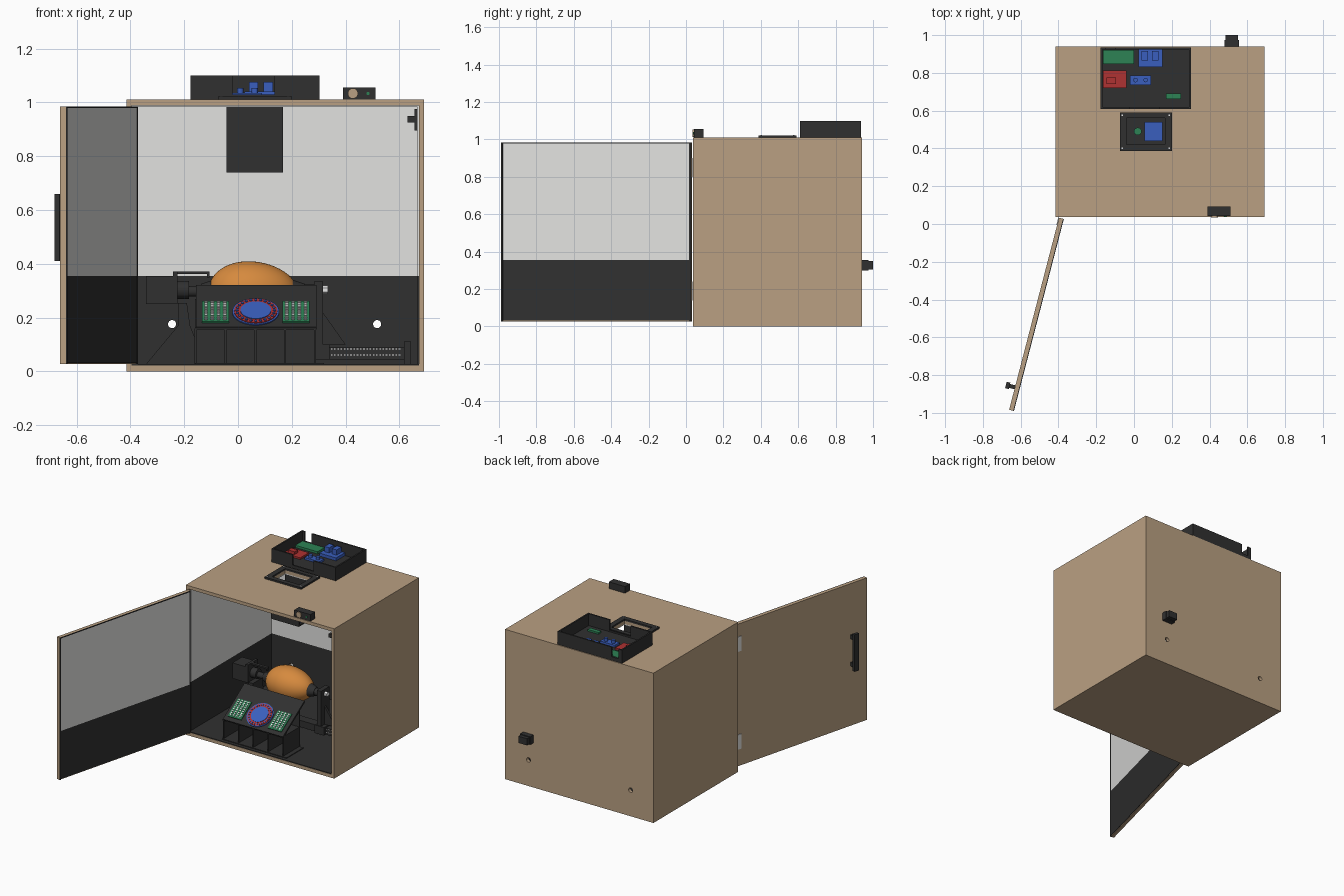
import bpy, bmesh, math
from mathutils import Matrix, Vector

if "Cube" in bpy.data.objects:
    bpy.data.objects.remove(bpy.data.objects["Cube"])


def mat(name, r, g, b):
    m = bpy.data.materials.new(name)
    m.diffuse_color = [((c / 255 + 0.055) / 1.055) ** 2.4 for c in (r, g, b)] + [1]
    m.use_nodes = True
    m.node_tree.nodes["Principled BSDF"].inputs["Base Color"].default_value = m.diffuse_color
    return m


WOOD = mat("wood", 186, 160, 130)
LIGHT = mat("light_liner", 226, 226, 224)
BLACK = mat("black", 48, 48, 48)
ORANGE = mat("orange", 214, 138, 62)
BLUE = mat("blue", 58, 95, 190)
GREEN = mat("green", 45, 130, 85)
RED = mat("red", 175, 50, 50)
WHITE = mat("white", 240, 240, 240)
I = Matrix.Identity(4)


def finish(name, bm, m, M=I):
    bmesh.ops.recalc_face_normals(bm, faces=bm.faces)
    me = bpy.data.meshes.new(name)
    bm.to_mesh(me)
    bm.free()
    me.materials.append(m)
    me.transform(M)
    o = bpy.data.objects.new(name, me)
    bpy.context.collection.objects.link(o)
    return o


def boxes(name, m, spans, M=I):
    """Join boxes given as (x0, x1, y0, y1, z0, z1)."""
    bm = bmesh.new()
    for x0, x1, y0, y1, z0, z1 in spans:
        T = Matrix.Translation(((x0 + x1) / 2, (y0 + y1) / 2, (z0 + z1) / 2))
        bmesh.ops.create_cube(bm, size=1, matrix=T @ Matrix.Diagonal((x1 - x0, y1 - y0, z1 - z0, 1)))
    return finish(name, bm, m, M)


def cyl(name, m, c, axis, r, h, r2=None, M=I, n=32):
    """Cylinder or cone centred on c along axis."""
    bm = bmesh.new()
    R = Vector(axis).to_track_quat('Z', 'Y').to_matrix().to_4x4()
    bmesh.ops.create_cone(bm, cap_ends=True, segments=n, radius1=r, radius2=r if r2 is None else r2,
                          depth=h, matrix=Matrix.Translation(c) @ R)
    return finish(name, bm, m, M)


def prism(name, m, pts, y0, y1):
    """Extrude an x-z outline along y."""
    bm = bmesh.new()
    f = bm.faces.new([bm.verts.new((x, y0, z)) for x, z in pts])
    ext = bmesh.ops.extrude_face_region(bm, geom=[f])
    bmesh.ops.translate(bm, vec=(0, y1 - y0, 0), verts=[v for v in ext["geom"] if isinstance(v, bmesh.types.BMVert)])
    return finish(name, bm, m)


def cut(targets, cutter):
    cutter.hide_render = True
    cutter.hide_viewport = True
    for t in targets:
        b = t.modifiers.new("cut", 'BOOLEAN')
        b.operation = 'DIFFERENCE'
        b.solver = 'EXACT'
        b.object = cutter


# Cabinet shell, with the roof hatch left open
X0, X1, Y0, Y1, H, T = -0.415, 0.692, 0.037, 0.94, 1.01, 0.02
HX0, HX1, HY0, HY1 = -0.04, 0.165, 0.42, 0.56


def roof(z0, z1, x0, x1, y0, y1):
    return [(x0, HX0, y0, y1, z0, z1), (HX1, x1, y0, y1, z0, z1),
            (HX0, HX1, y0, HY0, z0, z1), (HX0, HX1, HY1, y1, z0, z1)]


boxes("cabinet_sides", WOOD, [(X0, X0 + T, Y0, Y1, 0, H), (X1 - T, X1, Y0, Y1, 0, H)])
boxes("cabinet_floor", WOOD, [(X0 + T, X1 - T, Y0, Y1, 0, 0.022)])
boxes("cabinet_roof", WOOD, roof(0.988, H, X0 + T, X1 - T, Y0, Y1))
back = boxes("cabinet_back", WOOD, [(X0 + T, X1 - T, Y1 - T, Y1, 0.022, 0.988)])

# Inner lining: dark below, light above
a, b, yb = X0 + T, X1 - T, Y1 - T
boxes("ceiling_lining", LIGHT, roof(0.983, 0.988, a, b, Y0 + 0.02, yb))
boxes("floor_lining", BLACK, [(a, b, Y0 + 0.002, yb, 0.022, 0.027)])
backs = [back]
for nm, m, z0, z1 in (("lower", BLACK, 0.027, 0.355), ("upper", LIGHT, 0.355, 0.983)):
    boxes(nm + "_side_lining", m, [(a, a + 0.005, Y0 + 0.02, yb, z0, z1), (b - 0.005, b, Y0 + 0.02, yb, z0, z1)])
    backs.append(boxes(nm + "_back_lining", m, [(a + 0.005, b - 0.005, yb - 0.005, yb, z0, z1)]))
for x in (-0.245, 0.517):
    cut(backs, cyl("cable_hole_cutter", BLACK, (x, 0.93, 0.176), (0, 1, 0), 0.015, 0.2))
boxes("rear_socket", BLACK, [(0.48, 0.555, Y1, 0.975, 0.30, 0.355), (0.485, 0.55, 0.975, 1.0, 0.305, 0.35)])

# Open door, built flat then swung about its hinge
D = Matrix.Translation((-0.385, 0.03, 0)) @ Matrix.Rotation(math.atan2(-1.02, -0.265), 4, 'Z')
L, Z0, Z1 = 1.05, 0.027, 0.985
boxes("door", WOOD, [(0, L, -0.0125, 0.0095, Z0, Z1)], D)
boxes("door_lower_lining", BLACK, [(0.01, L - 0.01, 0.0095, 0.0125, Z0 + 0.005, 0.355)], D)
boxes("door_upper_lining", LIGHT, [(0.01, L - 0.01, 0.0095, 0.0125, 0.355, Z1 - 0.006)], D)
boxes("door_seal", BLACK, [(0, 0.01, 0.0095, 0.014, Z0, Z1), (L - 0.01, L, 0.0095, 0.014, Z0, Z1),
                           (0.01, L - 0.01, 0.0095, 0.014, Z1 - 0.006, Z1)], D)
boxes("door_handle", BLACK, [(0.91, 0.945, -0.062, -0.042, 0.41, 0.66)] +
      [(0.917, 0.938, -0.042, -0.0125, z, z + 0.025) for z in (0.43, 0.615)], D)
boxes("hinges", LIGHT, [(0, 0.04, -0.0165, -0.0125, z, z + 0.1) for z in (0.14, 0.80)], D)

# Camera well hanging from the roof hatch
boxes("camera_well", BLACK, [(-0.042, 0.167, 0.41, 0.42, 0.74, 0.983), (-0.042, 0.167, 0.56, 0.57, 0.74, 0.983),
                             (-0.042, 0.167, 0.42, 0.56, 0.74, 0.75)])
boxes("hatch_frame", BLACK, roof(H, 1.021, -0.075, 0.2, 0.387, 0.59))
boxes("camera_board", BLUE, [(0.055, 0.15, 0.44, 0.54, 0.75, 0.77)])
cyl("camera_lens", GREEN, (0.02, 0.49, 0.76), (0, 0, 1), 0.02, 0.02)
boxes("hatch_screws", WHITE, [(x, x + 0.008, y, y + 0.008, 1.021, 1.024) for x in (-0.066, 0.183) for y in (0.398, 0.573)])

# Electronics tray on the roof with cable notches
tx0, tx1, ty0, ty1, tz, w = -0.177, 0.302, 0.61, 0.935, 1.10, 0.01
boxes("electronics_tray", BLACK, [
    (tx0, tx1, ty0, ty1, H, 1.02), (tx0, tx0 + w, ty0, ty1, 1.02, tz), (tx1 - w, tx1, ty0, ty1, 1.02, tz),
    (tx0, -0.02, ty0, ty0 + w, 1.02, tz), (0.135, tx1, ty0, ty0 + w, 1.02, tz), (-0.02, 0.135, ty0, ty0 + w, 1.02, 1.03),
    (tx0, -0.15, ty1 - w, ty1, 1.02, tz), (-0.1, tx1, ty1 - w, ty1, 1.02, tz), (-0.15, -0.1, ty1 - w, ty1, 1.02, 1.035)])
boxes("controller_board", GREEN, [(-0.165, 0, 0.847, 0.922, 1.02, 1.035)])
boxes("relay_board", BLUE, [(0.025, 0.15, 0.83, 0.924, 1.02, 1.04)] +
      [(x, x + 0.035, 0.865, 0.915, 1.04, 1.075) for x in (0.04, 0.095)])
boxes("driver_board", RED, [(-0.165, -0.04, 0.72, 0.812, 1.02, 1.032), (-0.145, -0.095, 0.74, 0.775, 1.032, 1.05)])
boxes("regulator_board", BLUE, [(-0.02, 0.09, 0.737, 0.787, 1.02, 1.034)])
for x in (0.008, 0.062):
    cyl("regulator_knob", BLUE, (x, 0.762, 1.044), (0, 0, 1), 0.012, 0.02, n=16)
boxes("small_board", GREEN, [(0.17, 0.25, 0.662, 0.69, 1.02, 1.032)])

# Front sensor on the roof, with button and indicator
boxes("roof_sensor", BLACK, [(0.39, 0.51, 0.042, 0.093, H, 1.055)])
cyl("sensor_button", WOOD, (0.427, 0.039, 1.033), (0, 1, 0), 0.019, 0.008)
cyl("sensor_light", GREEN, (0.483, 0.04, 1.033), (0, 1, 0), 0.006, 0.005, n=16)
boxes("door_switch", BLACK, [(0.655, 0.667, 0.06, 0.09, 0.895, 0.975), (0.63, 0.655, 0.065, 0.085, 0.925, 0.95)])

# Sloped light panel on a ribbed base
P = Matrix.Translation((0.066, 0.142, 0.22)) @ Matrix.Rotation(math.radians(34), 4, 'X')
boxes("light_panel", BLACK, [(-0.222, 0.226, -0.098, 0.18, -0.012, 0)], P)
boxes("panel_base", BLACK, [(x - 0.004, x + 0.004, 0.07, 0.24, 0.027, 0.16) for x in (-0.158, -0.046, 0.064, 0.175, 0.286)] +
      [(-0.16, 0.29, 0.24, 0.248, 0.027, 0.27), (-0.16, 0.29, 0.065, 0.25, 0.155, 0.163),
       (-0.16, 0.32, 0.06, 0.24, 0.027, 0.032)])
for s in (-1, 1):
    c = 0.15 * s
    boxes("led_board", GREEN, [(c - 0.05, c + 0.05, -0.07, 0.065, 0, 0.006)], P)
    boxes("leds", WHITE, [(c + i * 0.023 - 0.006, c + i * 0.023 + 0.006, j * 0.014 - 0.004, j * 0.014 + 0.004, 0.006, 0.01)
                          for i in (-1.5, -0.5, 0.5, 1.5) for j in range(-4, 5)], P)
for i, (nm, m, r) in enumerate((("ring_board", BLUE, 0.087), ("ring_band", RED, 0.08), ("ring_centre", BLUE, 0.057))):
    cyl(nm, m, (0, 0, 0.002 + 0.003 * i), (0, 0, 1), r, 0.005, M=P, n=48)
for i in range(24):
    t = i * math.tau / 24
    cyl("ring_led", BLUE, (0.07 * math.cos(t), 0.07 * math.sin(t), 0.009), (0, 0, 1), 0.0055, 0.004, M=P, n=8)

# Specimen held on a horizontal spindle, slightly fuller at one end
Y, Z = 0.48, 0.298
bm = bmesh.new()
bmesh.ops.create_uvsphere(bm, u_segments=48, v_segments=24, radius=1)
for v in bm.verts:
    x, y, z = v.co
    k = 0.111 * (1 - 0.1 * z)
    v.co = (0.055 + 0.165 * z, Y + k * x, Z + k * y)
egg = finish("specimen", bm, ORANGE)
egg.data.shade_smooth()

# Motor stand and spindle drive
boxes("motor", BLACK, [(-0.342, -0.242, Y - 0.052, Y + 0.052, 0.25, 0.355)])
prism("motor_stand", BLACK, [(-0.342, 0.027), (-0.12, 0.027), (-0.178, 0.17), (-0.19, 0.255), (-0.223, 0.255), (-0.223, 0.17)],
      Y - 0.05, Y + 0.05)
boxes("sensor_arm", BLACK, [(-0.242, -0.105, Y - 0.02, Y + 0.0, 0.362, 0.372), (-0.115, -0.105, Y - 0.02, Y, 0.35, 0.362),
                            (-0.242, -0.225, Y - 0.052, Y + 0.052, 0.25, 0.372)])
cyl("drive_coupler", BLACK, (-0.205, Y, Z + 0.005), (1, 0, 0), 0.033, 0.045)
cyl("drive_shaft", BLACK, (-0.16, Y, Z), (1, 0, 0), 0.02, 0.06)
cyl("drive_cup", BLACK, (-0.11, Y, Z), (1, 0, 0), 0.028, 0.05, 0.045)

# Sliding tailstock
cyl("tail_cup", BLACK, (0.222, Y, Z), (1, 0, 0), 0.045, 0.05, 0.028)
cyl("tail_shaft", BLACK, (0.265, Y, Z), (1, 0, 0), 0.025, 0.05)
boxes("tail_post", BLACK, [(0.283, 0.315, Y - 0.045, Y + 0.045, 0.1, 0.335), (0.27, 0.34, Y - 0.05, Y + 0.05, 0.045, 0.1)])
prism("tail_gusset", BLACK, [(0.315, 0.22), (0.315, 0.1), (0.40, 0.1)], Y - 0.008, Y + 0.008)
cyl("tail_nut", WHITE, (0.325, Y, Z + 0.005), (1, 0, 0), 0.016, 0.02, n=6)

# Guide rail with end blocks and lead screw
boxes("guide_rail", BLACK, [(0.06, 0.63, Y - 0.03, Y + 0.03, 0.045, 0.09)])
boxes("rail_ends", BLACK, [(x, x + 0.025, Y - 0.05, Y + 0.05, 0.027, 0.112) for x in (0.05, 0.617)])
boxes("rail_marks", WHITE, [(x, x + 0.006, Y - 0.033, Y - 0.03, z, z + 0.004)
                            for z in (0.06, 0.082) for x in [0.345 + 0.012 * i for i in range(22)]])
